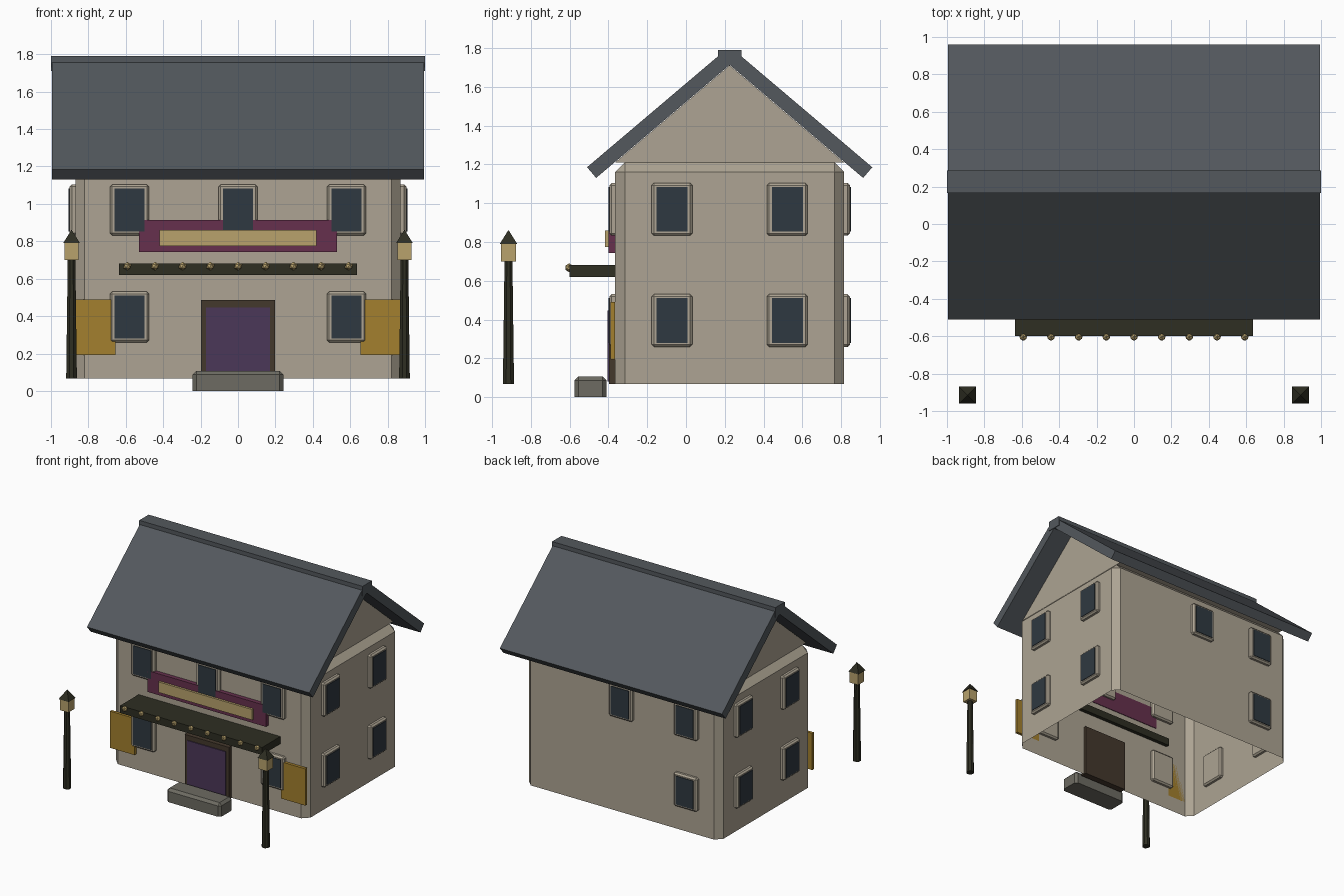
import bpy, bmesh, math
from mathutils import Matrix, Vector

if "Cube" in bpy.data.objects:
    bpy.data.objects.remove(bpy.data.objects["Cube"])


def mat(name, r, g, b):
    m = bpy.data.materials.new(name)
    lin = [((c / 255 + 0.055) / 1.055) ** 2.4 for c in (r, g, b)]
    m.diffuse_color = (*lin, 1)
    m.use_nodes = True
    m.node_tree.nodes["Principled BSDF"].inputs["Base Color"].default_value = m.diffuse_color
    return m


WALL = mat("wall_plaster", 173, 164, 147)
ROOF = mat("roof_slate", 83, 88, 93)
GLASS = mat("window_glass", 47, 57, 65)
PLUM = mat("sign_plum", 102, 48, 77)
TAN = mat("pale_brass", 184, 162, 108)
GOLD = mat("shutter_gold", 163, 128, 46)
BROWN = mat("door_frame_brown", 68, 56, 44)
VIOLET = mat("door_violet", 75, 55, 88)
DARK = mat("dark_iron", 46, 46, 34)
STONE = mat("step_stone", 109, 107, 98)

CY = 0.225  # house centre line in y
WX, WY = 0.87, 0.59  # wall half sizes


def finish(bm, name, material):
    bmesh.ops.recalc_face_normals(bm, faces=bm.faces[:])
    me = bpy.data.meshes.new(name)
    bm.to_mesh(me)
    bm.free()
    me.materials.append(material)
    ob = bpy.data.objects.new(name, me)
    bpy.context.collection.objects.link(ob)
    return ob


def box(name, lo, hi, material, bevel=0, keep_bottom=False, open_bottom=False):
    lo, hi = Vector(lo), Vector(hi)
    bm = bmesh.new()
    bmesh.ops.create_cube(bm, size=1)
    bmesh.ops.scale(bm, vec=hi - lo, verts=bm.verts)
    bmesh.ops.translate(bm, vec=(lo + hi) / 2, verts=bm.verts)
    if bevel:
        edges = [e for e in bm.edges if not keep_bottom
                 or max(v.co.z for v in e.verts) > lo.z + 1e-4]
        bmesh.ops.bevel(bm, geom=edges, offset=bevel, segments=1,
                        affect='EDGES', profile=0.5)
    if open_bottom:
        bm.faces.ensure_lookup_table()
        low = [f for f in bm.faces if all(v.co.z < lo.z + 1e-4 for v in f.verts)]
        bmesh.ops.delete(bm, geom=low, context='FACES_ONLY')
    return finish(bm, name, material)


def prism(name, profile, half_x, material):
    """Extrude a (y, z) profile along x."""
    bm = bmesh.new()
    f = bm.faces.new([bm.verts.new((-half_x, y, z)) for y, z in profile])
    r = bmesh.ops.extrude_face_region(bm, geom=[f])
    bmesh.ops.translate(bm, vec=(2 * half_x, 0, 0),
                        verts=[v for v in r['geom'] if isinstance(v, bmesh.types.BMVert)])
    return finish(bm, name, material)


def cone(name, sides, r1, r2, z0, z1, x, y, material):
    bm = bmesh.new()
    bmesh.ops.create_cone(bm, cap_ends=True, segments=sides, radius1=r1, radius2=r2,
                          depth=z1 - z0,
                          matrix=Matrix.Translation((x, y, (z0 + z1) / 2))
                          @ Matrix.Rotation(math.pi / sides, 4, 'Z'))
    return finish(bm, name, material)


# House shell, open underneath, with chamfered corners
box("walls", (-WX, CY - WY, 0.067), (WX, CY + WY, 1.21), WALL, 0.05, True, True)
prism("gable", [(CY - WY, 1.21), (CY + WY, 1.21), (CY, 1.71)], 0.82, WALL)

# Roof slabs and ridge cap
for name, s in (("roof_front", -1), ("roof_back", 1)):
    prism(name, [(CY + s * 0.688, 1.13), (CY + s * 0.735, 1.185),
                 (CY + s * 0.047, 1.768), (CY, 1.713)], 0.995, ROOF)
box("ridge_cap", (-1, CY - 0.06, 1.71), (1, CY + 0.06, 1.79), ROOF)


# Windows: bevelled surround with a glass plate, turned to face each wall
def window(x, y, z, turn):
    place = Matrix.Translation((x, y, z)) @ Matrix.Rotation(turn, 4, 'Z')
    for ob in (box("window_frame", (-0.105, -0.03, -0.136), (0.105, 0.03, 0.136), WALL, 0.012),
               box("window_glass", (-0.08, -0.035, -0.115), (0.08, -0.027, 0.115), GLASS)):
        ob.data.transform(place)


UP, LOW = 0.968, 0.395
for x, z in ((-0.58, UP), (0, UP), (0.58, UP), (-0.58, LOW), (0.58, LOW)):
    window(x, CY - WY, z, 0)
for x, z in ((-0.58, UP), (0, UP), (-0.58, LOW)):
    window(x, CY + WY, z, math.pi)
for s in (-1, 1):
    for y in (CY - 0.297, CY + 0.297):
        for z in (UP, LOW):
            window(s * WX, y, z, s * math.pi / 2)

# Door, step and sign
box("door_frame", (-0.198, -0.398, 0.067), (0.198, -0.345, 0.487), BROWN)
box("door", (-0.172, -0.405, 0.08), (0.172, -0.39, 0.447), VIOLET)
box("step", (-0.243, -0.575, 0), (0.243, -0.41, 0.107), STONE, 0.02, True)
box("sign_board", (-0.53, -0.4, 0.743), (0.53, -0.36, 0.915), PLUM)
box("sign_plate", (-0.42, -0.418, 0.775), (0.42, -0.395, 0.86), TAN)

# Awning with a row of bulbs
box("awning", (-0.635, -0.6, 0.62), (0.635, -0.335, 0.68), DARK)
for i in range(9):
    bm = bmesh.new()
    bmesh.ops.create_icosphere(bm, subdivisions=1, radius=0.023,
                               matrix=Matrix.Translation(((i - 4) * 0.148, -0.602, 0.667)))
    finish(bm, "awning_bulb", TAN)

# Side panels and street lamps
LY = -0.915
for s in (-1, 1):
    a, b = sorted((s * 0.655, s * 0.875))
    box("shutter", (a, -0.388, 0.193), (b, -0.365, 0.49), GOLD)
    x = s * 0.89
    cone("lamp_post", 8, 0.031, 0.022, 0.067, 0.705, x, LY, DARK)
    box("lamp_lantern", (x - 0.038, LY - 0.038, 0.7), (x + 0.038, LY + 0.038, 0.795), TAN)
    cone("lamp_roof", 4, 0.045 * math.sqrt(2), 0, 0.79, 0.862, x, LY, DARK)
